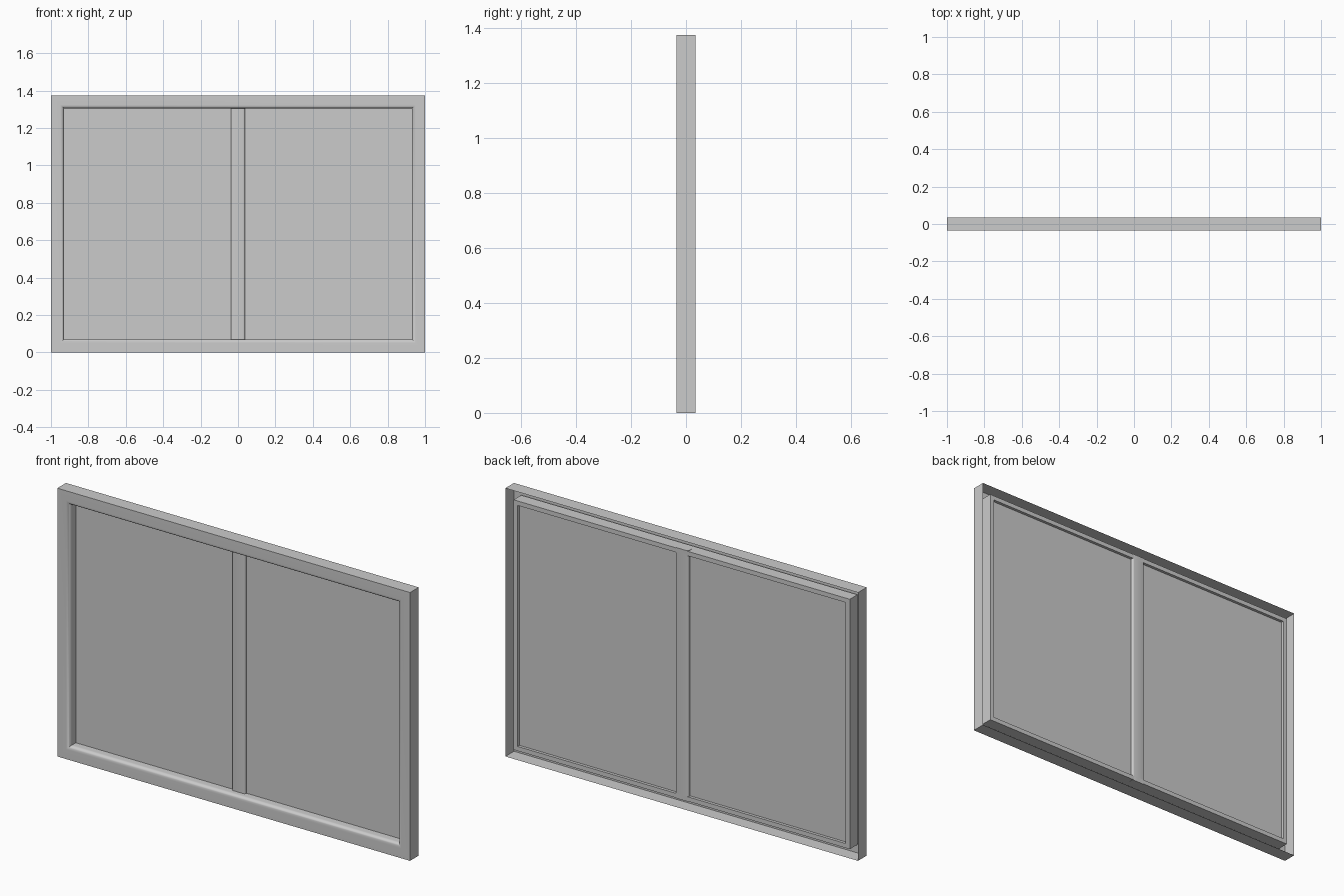
import bpy, bmesh, math

if "Cube" in bpy.data.objects:
    bpy.data.objects.remove(bpy.data.objects["Cube"])

W, H, D = 1.0, 1.375, 0.035   # half width, height, half depth


def finish(name, bm, smooth=True):
    bmesh.ops.recalc_face_normals(bm, faces=bm.faces)
    me = bpy.data.meshes.new(name)
    bm.to_mesh(me)
    bm.free()
    ob = bpy.data.objects.new(name, me)
    bpy.context.collection.objects.link(ob)
    if smooth:
        bpy.context.view_layer.objects.active = ob
        ob.select_set(True)
        bpy.ops.object.shade_smooth_by_angle(angle=math.radians(35))
        ob.select_set(False)
    return ob


def box(name, x, y0, y1, z0, z1, bevel=0):
    bm = bmesh.new()
    bmesh.ops.create_cube(bm, size=1)
    for v in bm.verts:
        v.co.x *= 2 * x
        v.co.y = y0 if v.co.y < 0 else y1
        v.co.z = z0 if v.co.z < 0 else z1
    if bevel:
        edges = [e for e in bm.edges
                 if abs(e.verts[0].co.z - e.verts[1].co.z) > 0.1]
        bmesh.ops.bevel(bm, geom=edges, offset=bevel, segments=4,
                        profile=0.5, affect='EDGES')
    return finish(name, bm, bool(bevel))


# Frame: open-backed profile (inset from the outer edge, depth) swept with mitres
R = 0.02
profile = [(0, D), (0, -D), (0.07 - R, -D)]
for i in range(1, 7):
    a = math.pi / 2 * i / 6
    profile.append((0.07 - R + R * math.sin(a), -D + R - R * math.cos(a)))
profile += [(0.07, D), (0.047, D), (0.047, -D + 0.008)]

bm = bmesh.new()
rings = []
for inset, y in profile:
    x, z0, z1 = W - inset, inset, H - inset
    rings.append([bm.verts.new(p) for p in
                  ((-x, y, z0), (x, y, z0), (x, y, z1), (-x, y, z1))])
for r, s in zip(rings, rings[1:]):
    for i in range(4):
        j = (i + 1) % 4
        bm.faces.new((r[i], r[j], s[j], s[i]))
finish("window_frame", bm)

# Glass sheet and the centre bar passing through the inner lip
box("glass_pane", 0.932, 0.015, 0.02, 0.068, H - 0.068)
box("centre_bar", 0.037, 0.003, D, 0.045, H - 0.045, bevel=0.009)
